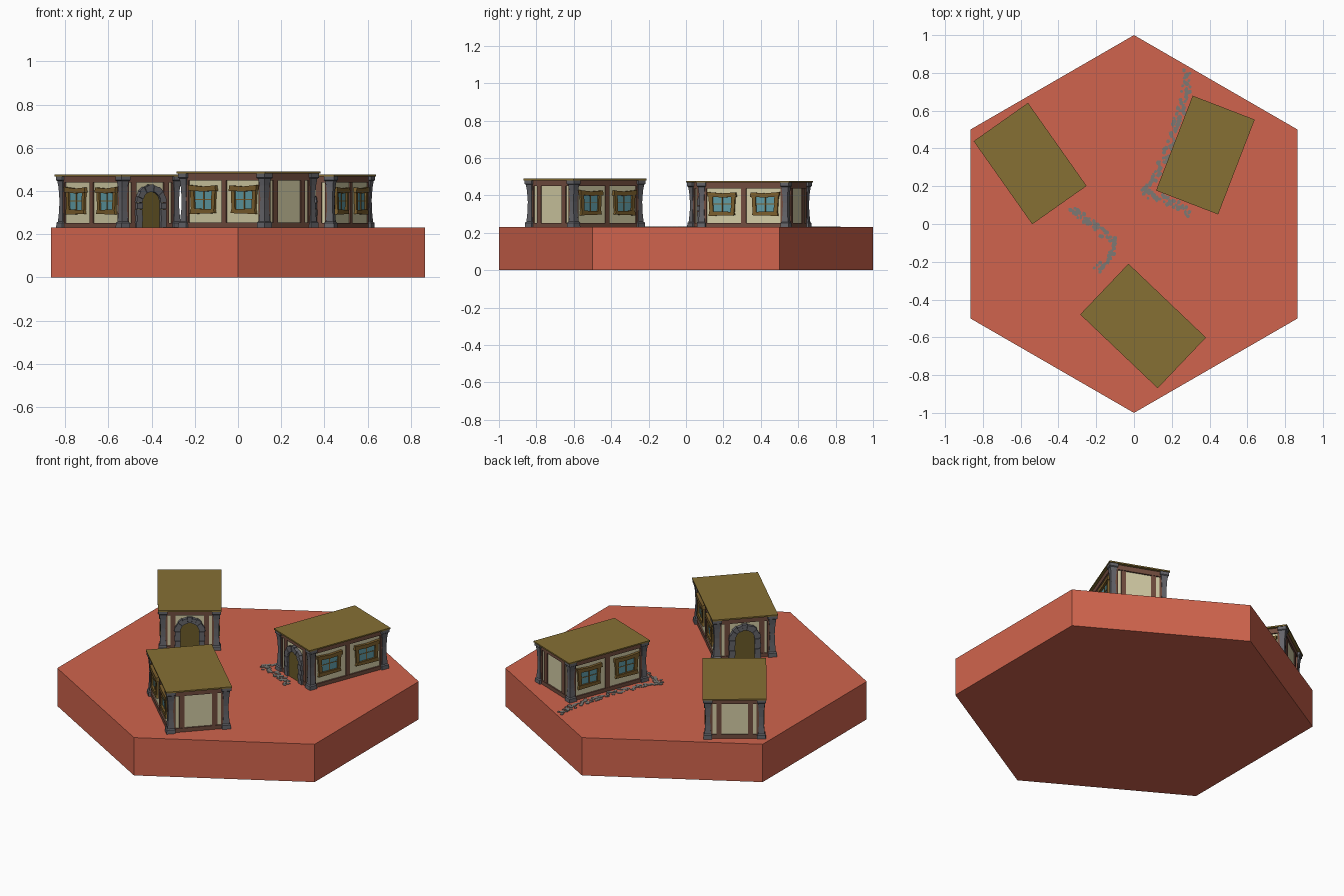
import bpy, bmesh, math, random
from mathutils import Matrix, Vector

if "Cube" in bpy.data.objects:
    bpy.data.objects.remove(bpy.data.objects["Cube"])

random.seed(4)
BASE = 0.23


def material(name, rgb):
    m = bpy.data.materials.new(name)
    m.diffuse_color = (*rgb, 1)
    m.use_nodes = True
    m.node_tree.nodes["Principled BSDF"].inputs["Base Color"].default_value = m.diffuse_color
    return m


CLAY = material("terracotta ground", (0.63, 0.127, 0.074))
ROOF = material("olive roof", (0.24, 0.162, 0.034))
CREAM = material("cream plaster", (0.66, 0.61, 0.38))
TIMBER = material("brown timber", (0.17, 0.075, 0.05))
STONE = material("grey stone", (0.13, 0.13, 0.145))
FRAME = material("window frame brown", (0.2, 0.115, 0.026))
GLASS = material("blue glass", (0.115, 0.33, 0.38))
DOOR = material("door olive", (0.15, 0.105, 0.022))
PATH = material("path grey", (0.2, 0.19, 0.175))


def loft(bm, rings):
    """Closed solid through rings of points."""
    vs = [[bm.verts.new(p) for p in r] for r in rings]
    n = len(vs[0])
    for a, b in zip(vs, vs[1:]):
        for i in range(n):
            j = (i + 1) % n
            bm.faces.new((a[i], a[j], b[j], b[i]))
    bm.faces.new(vs[0][::-1])
    bm.faces.new(vs[-1])


def prism(bm, pts, w0, w1, M):
    """2D outline extruded along local w and placed by M."""
    loft(bm, [[M @ Vector((u, v, w)) for u, v in pts] for w in (w0, w1)])


def rect(u0, u1, v0, v1):
    return [(u0, v0), (u1, v0), (u1, v1), (u0, v1)]


def finish(bm, name, mat, M=Matrix()):
    bmesh.ops.recalc_face_normals(bm, faces=bm.faces)
    me = bpy.data.meshes.new(name)
    bm.to_mesh(me)
    bm.free()
    me.materials.append(mat)
    ob = bpy.data.objects.new(name, me)
    ob.matrix_world = M
    bpy.context.collection.objects.link(ob)


LX, LY, H = 0.243, 0.152, 0.246        # wall half sizes and house height
AXES = Matrix(((0, 0, 1, 0), (1, 0, 0, 0), (0, 1, 0, 0), (0, 0, 0, 1)))


def face_matrix(yaw, dist):
    """Wall frame: u along the wall, v up, w outward."""
    return Matrix.Rotation(yaw, 4, 'Z') @ Matrix.Translation((dist, 0, 0)) @ AXES


ENDS = [face_matrix(0, LX), face_matrix(math.pi, LX)]
SIDES = [face_matrix(math.pi / 2, LY), face_matrix(-math.pi / 2, LY)]
I = Matrix()


def house(tag, x, y, angle, s):
    M = (Matrix.Translation((x, y, BASE)) @ Matrix.Rotation(math.radians(angle), 4, 'Z')
         @ Matrix.Scale(s, 4))
    b = {k: bmesh.new() for k in
         ("walls", "timbers", "corner_posts", "roof", "window_frames",
          "window_panes", "door", "door_arch")}

    # plaster walls and flat roof slab
    prism(b["walls"], rect(-LX, LX, -LY, LY), 0, H - 0.008, I)
    prism(b["roof"], rect(-0.269, 0.269, -0.176, 0.176), H - 0.008, H, I)

    # timber beams and studs on each wall
    t = b["timbers"]
    for F, half, studs in [(ENDS[0], LY, (-0.092, 0.092)), (ENDS[1], LY, (-0.087, 0.087)),
                           (SIDES[0], LX, (0,)), (SIDES[1], LX, (0,))]:
        prism(t, rect(-half, half, 0.208, H - 0.008), -0.004, 0.009, F)
        for c in studs:
            prism(t, rect(c - 0.014, c + 0.014, 0, 0.21), -0.004, 0.006, F)
        for e in (-1, 1):
            a, c = sorted((e * (half - 0.03), e * half))
            prism(t, rect(a, c, 0, 0.21), -0.004, 0.007, F)
        if F is not ENDS[0]:
            prism(t, rect(-half, half, 0, 0.022), -0.004, 0.008, F)
    for e in (-1, 1):
        a, c = sorted((e * 0.08, e * LY))
        prism(t, rect(a, c, 0, 0.022), -0.004, 0.008, ENDS[0])

    # flared corner posts
    for sx in (-1, 1):
        for sy in (-1, 1):
            cx, cy = sx * (LX - 0.004), sy * (LY - 0.004)
            loft(b["corner_posts"],
                 [[(cx + h * i, cy + h * j, z) for i, j in
                   ((-1, -1), (1, -1), (1, 1), (-1, 1))]
                  for h, z in ((0.024, 0), (0.023, 0.022), (0.018, 0.028), (0.014, 0.08),
                               (0.013, 0.13), (0.016, 0.185), (0.02, 0.216),
                               (0.025, 0.22), (0.025, H - 0.008))])

    # two windows on each long side, with slightly crooked frames
    for F in SIDES:
        for e in (-1, 1):
            W = F @ Matrix.Translation((e * 0.123, 0.062, 0)) @ Matrix.Diagonal((e, 1, 1, 1))
            f = b["window_frames"]
            prism(f, [(-0.074, 0.002), (0.076, -0.002), (0.071, 0.022), (-0.068, 0.02)],
                  -0.002, 0.014, W)
            prism(f, [(-0.083, 0.1), (0.0, 0.097), (0.081, 0.102), (0.085, 0.126),
                      (0.0, 0.119), (-0.08, 0.124)], -0.002, 0.016, W)
            prism(f, [(-0.07, 0.018), (-0.05, 0.018), (-0.054, 0.103), (-0.075, 0.103)],
                  -0.002, 0.011, W)
            prism(f, [(0.05, 0.018), (0.071, 0.018), (0.077, 0.103), (0.055, 0.103)],
                  -0.002, 0.011, W)
            prism(f, rect(-0.003, 0.003, 0.018, 0.1), 0, 0.006, W)
            prism(f, rect(-0.055, 0.055, 0.06, 0.064), 0, 0.005, W)
            prism(b["window_panes"], rect(-0.057, 0.057, 0.015, 0.105), -0.002, 0.003, W)

    # arched door
    F, spring, ri, ro = ENDS[0], 0.115, 0.054, 0.082
    arc = [(ri * math.cos(k * math.pi / 10), spring + ri * math.sin(k * math.pi / 10))
           for k in range(11)]
    prism(b["door"], [(-ri, 0), (ri, 0)] + arc, -0.002, 0.008, F)

    # stone arch blocks: jambs then wedge stones
    for e in (-1, 1):
        for k in range(4):
            o = ro + (0.003 if k % 2 == 0 else 0)
            a, c = sorted((e * (ri - 0.002), e * o))
            prism(b["door_arch"], rect(a, c, k * spring / 4, (k + 0.96) * spring / 4),
                  -0.002, 0.018 + 0.003 * (k % 2), F)
    for k in range(9):
        a0, a1 = (k + 0.02) * math.pi / 9, (k + 0.98) * math.pi / 9
        o = ro + (0.004 if k % 2 == 0 else 0)
        prism(b["door_arch"], [(r * math.cos(a), spring + r * math.sin(a)) for r, a in
                               ((ri - 0.002, a0), (o, a0), (o, a1), (ri - 0.002, a1))],
              -0.002, 0.018 + 0.003 * (k % 2), F)

    mats = dict(walls=CREAM, timbers=TIMBER, corner_posts=STONE, roof=ROOF,
                window_frames=FRAME, window_panes=GLASS, door=DOOR, door_arch=STONE)
    for k, bm in b.items():
        finish(bm, f"{tag}_{k}", mats[k], M)


# hexagonal ground tile
bm = bmesh.new()
prism(bm, [(math.sin(k * math.pi / 3), math.cos(k * math.pi / 3)) for k in range(6)],
      0, BASE, I)
finish(bm, "ground_tile", CLAY)

# three cottages; angle is the direction the door faces
house("left_cottage", -0.55, 0.32, -54.8, 1.0)
house("right_cottage", 0.378, 0.365, -111.1, 1.0)
house("front_cottage", 0.048, -0.54, 136.4, 1.053)


def path(name, pts, width):
    """Trail of small irregular flat stones."""
    bm = bmesh.new()
    for p, q in zip(pts, pts[1:]):
        p, q = Vector(p), Vector(q)
        d = q - p
        n = Vector((-d.y, d.x)).normalized()
        count = max(2, round(d.length / 0.0075))
        for k in range(count):
            c = p + d * (k + random.random()) / count + n * random.uniform(-width, width)
            a0, r = random.random() * 6, random.uniform(0.008, 0.014)
            outline = []
            for i in range(6):
                a, rr = a0 + i * math.pi / 3, r * random.uniform(0.7, 1.2)
                outline.append((c.x + rr * math.cos(a), c.y + rr * math.sin(a)))
            prism(bm, outline, BASE - 0.002, BASE + random.uniform(0.002, 0.004), I)
    finish(bm, name, PATH)


# stone paths
path("long_path", [(0.28, 0.82), (0.28, 0.72), (0.24, 0.58), (0.19, 0.4), (0.13, 0.28),
                   (0.05, 0.17)], 0.022)
path("doorstep_path", [(0.05, 0.165), (0.2, 0.115), (0.3, 0.055)], 0.02)
path("middle_path", [(-0.34, 0.075), (-0.24, 0.02), (-0.17, -0.05), (-0.1, -0.08),
                     (-0.13, -0.18), (-0.2, -0.25)], 0.022)
